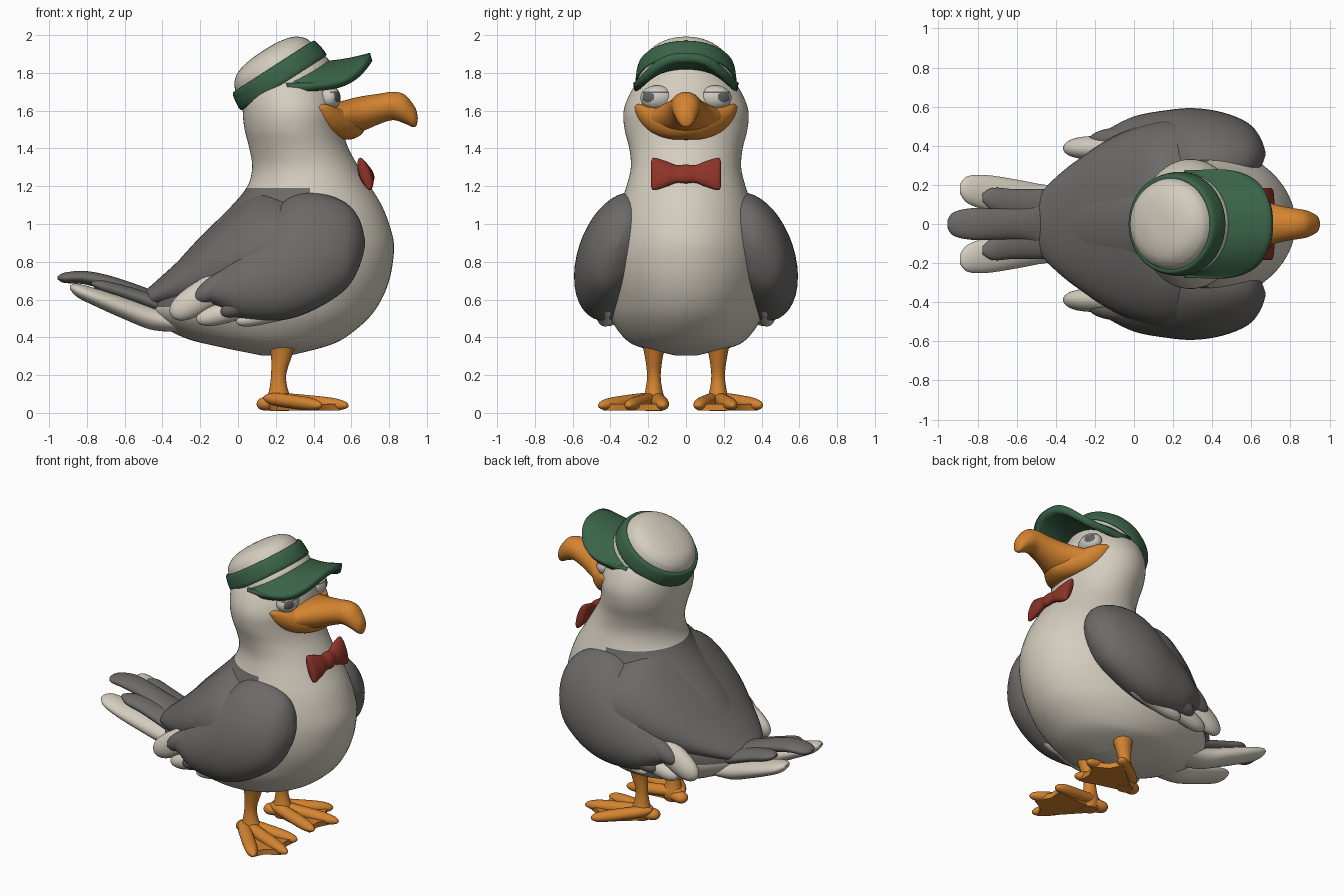
import bpy, bmesh, math
from mathutils import Vector, Matrix

cube = bpy.data.objects.get("Cube")
if cube:
    bpy.data.objects.remove(cube, do_unlink=True)

X, Y, Z = Vector((1, 0, 0)), Vector((0, 1, 0)), Vector((0, 0, 1))


def material(name, rgb):
    m = bpy.data.materials.new(name)
    m.use_nodes = True
    m.diffuse_color = (*rgb, 1)
    m.node_tree.nodes["Principled BSDF"].inputs["Base Color"].default_value = (*rgb, 1)
    return m


WHITE = material("cream_white", (0.66, 0.61, 0.52))
GREY = material("feather_grey", (0.15, 0.145, 0.14))
GREEN = material("cap_green", (0.042, 0.125, 0.065))
ORANGE = material("beak_orange", (0.66, 0.23, 0.03))
RED = material("bow_red", (0.27, 0.034, 0.022))
EYE = material("eye_white", (0.62, 0.59, 0.53))
DARK = material("eye_grey", (0.12, 0.12, 0.12))


def finish(name, bm, *mats):
    bmesh.ops.recalc_face_normals(bm, faces=bm.faces)
    me = bpy.data.meshes.new(name)
    bm.to_mesh(me)
    bm.free()
    ob = bpy.data.objects.new(name, me)
    bpy.context.collection.objects.link(ob)
    for m in mats:
        me.materials.append(m)
    bpy.ops.object.select_all(action='DESELECT')
    ob.select_set(True)
    bpy.context.view_layer.objects.active = ob
    bpy.ops.object.shade_smooth_by_angle(angle=math.radians(50))
    return ob


def spline(rows, steps):
    """Catmull-Rom through rows of numbers."""
    out = []
    for i in range(len(rows) - 1):
        p = [rows[max(0, min(len(rows) - 1, i + k))] for k in (-1, 0, 1, 2)]
        for s in range(steps):
            t = s / steps
            out.append([b + 0.5 * t * (c - a + t * (2 * a - 5 * b + 4 * c - d
                        + t * (3 * (b - c) + d - a))) for a, b, c, d in zip(*p)])
    return out + [list(rows[-1])]


def loft_mesh(rows, A, B, sides=40):
    """Rows are x, y, z of the ring centre, radius along A, radius along B."""
    bm = bmesh.new()
    rings = []
    for x, y, z, ra, rb in spline(rows, 4):
        ra, rb = max(ra, 0.002), max(rb, 0.002)
        ring = []
        for k in range(sides):
            a = math.tau * k / sides
            ring.append(bm.verts.new(Vector((x, y, z)) + A * ra * math.cos(a) + B * rb * math.sin(a)))
        rings.append(ring)
    for r, q in zip(rings, rings[1:]):
        for k in range(sides):
            j = (k + 1) % sides
            bm.faces.new((r[k], r[j], q[j], q[k]))
    bm.faces.new(rings[0])
    bm.faces.new(rings[-1])
    return bm


def loft(name, rows, A, B, mat, s=1):
    rows = [(x, s * y, z, a, b) for x, y, z, a, b in rows]
    return finish(name, loft_mesh(rows, A, B), mat)


def feather(name, base, tip, width, thick, side, mat):
    """Blunt flattened paddle from base to tip; side is its thin direction."""
    base, tip = Vector(base), Vector(tip)
    d = tip - base
    w = d.cross(side).normalized()
    t = w.cross(d).normalized()
    m = Matrix((d / 2, w * width, t * thick)).transposed().to_4x4()
    m.translation = (base + tip) / 2
    bm = bmesh.new()
    bmesh.ops.create_uvsphere(bm, u_segments=24, v_segments=24, radius=1,
                              matrix=Matrix.Rotation(math.pi / 2, 4, 'Y'))
    for v in bm.verts:
        swell = math.sqrt(1 + v.co.x ** 2)
        v.co.y *= swell
        v.co.z *= swell
    bmesh.ops.transform(bm, verts=bm.verts, matrix=m)
    return finish(name, bm, mat)


# Body, neck and head: height, back, front, half width
outline = [(0.305, 0.12, 0.28, 0.06), (0.35, -0.1, 0.46, 0.25), (0.4, -0.29, 0.57, 0.33),
           (0.5, -0.46, 0.69, 0.4), (0.6, -0.48, 0.76, 0.425), (0.7, -0.41, 0.8, 0.435),
           (0.8, -0.32, 0.82, 0.43), (0.9, -0.23, 0.825, 0.41), (1.0, -0.13, 0.8, 0.385),
           (1.1, -0.03, 0.76, 0.35), (1.2, 0.05, 0.7, 0.315), (1.3, 0.075, 0.64, 0.292),
           (1.4, 0.06, 0.585, 0.3), (1.5, 0.035, 0.555, 0.325), (1.6, 0.025, 0.55, 0.33),
           (1.7, 0.03, 0.53, 0.292), (1.77, 0.07, 0.49, 0.24), (1.86, 0.15, 0.43, 0.17),
           (1.9, 0.25, 0.35, 0.04)]
bm = loft_mesh([((b + f) / 2, 0, z, (f - b) / 2, w) for z, b, f, w in outline], X, Y, 64)
for co, no in (((0, 0, 0.56), Z), ((0, 0, 1.19), Z), ((0.38, 0, 0), X)):
    bmesh.ops.bisect_plane(bm, geom=bm.verts[:] + bm.edges[:] + bm.faces[:],
                           plane_co=co, plane_no=no, dist=0.0001)
for f in bm.faces:
    c = f.calc_center_median()
    f.material_index = int(0.56 < c.z < 1.19 and c.x < 0.38)
finish("body", bm, WHITE, GREY)

# Back feathers joining the body to the wings
loft("back_mantle", [(-0.5, 0, 0.59, 0.05, 0.13), (-0.42, 0, 0.63, 0.08, 0.22),
                     (-0.3, 0, 0.68, 0.14, 0.32), (-0.1, 0, 0.77, 0.245, 0.45),
                     (0.1, 0, 0.84, 0.34, 0.52), (0.25, 0, 0.85, 0.335, 0.53),
                     (0.4, 0, 0.88, 0.28, 0.48), (0.5, 0, 0.88, 0.2, 0.4)], Z, Y, GREY)

# Cap: tilted crown, band and curved visor
U = Vector((0.84, 0, 0.54))
N = Vector((-0.54, 0, 0.84))
CAP = Vector((0.215, 0, 1.79))


def cap_rows(pairs):
    return [(*(CAP + N * n), r, r * 0.98) for n, r in pairs]


loft("cap_crown", cap_rows([(-0.11, 0.235), (-0.09, 0.264), (-0.05, 0.262), (0.06, 0.236),
                            (0.1, 0.212), (0.13, 0.168), (0.148, 0.09), (0.152, 0)]), U, Y, WHITE)
loft("cap_band", cap_rows([(-0.047, 0.24), (-0.045, 0.272), (0.045, 0.26), (0.05, 0.23)]),
     U, Y, GREEN)
bm = bmesh.new()
grid = []
for i in range(49):
    a = math.radians(-90 + 180 * i / 48)
    c, s = max(math.cos(a), 0), math.sin(a)
    inner = Vector((0.25 + 0.2 * c, 0.24 * s, 1.72 + 0.12 * c))
    wide = math.copysign(abs(s) ** 0.75, s)
    outer = Vector((0.26 + 0.445 * c ** 0.6, 0.275 * wide, 1.725 + 0.16 * c ** 3))
    row = []
    for j in range(9):
        t = j / 8
        p = inner.lerp(outer, t)
        p.z -= 0.03 * c * t * (1 - t)
        row.append(bm.verts.new(p))
    grid.append(row)
for r, q in zip(grid, grid[1:]):
    for j in range(8):
        bm.faces.new((r[j], r[j + 1], q[j + 1], q[j]))
bmesh.ops.remove_doubles(bm, verts=bm.verts, dist=0.0005)
visor = finish("cap_visor", bm, GREEN)
sol = visor.modifiers.new("thickness", 'SOLIDIFY')
sol.thickness = 0.045
sol.offset = 0

# Beak: hooked upper part and wide smiling lower part
loft("upper_beak", [(0.45, 0, 1.55, 0.075, 0.235), (0.54, 0, 1.56, 0.088, 0.2),
                    (0.62, 0, 1.575, 0.094, 0.145), (0.68, 0, 1.59, 0.09, 0.115),
                    (0.75, 0, 1.61, 0.08, 0.093), (0.82, 0, 1.625, 0.075, 0.08),
                    (0.88, 0, 1.61, 0.077, 0.07), (0.925, 0, 1.575, 0.062, 0.05),
                    (0.945, 0, 1.56, 0.04, 0.03), (0.952, 0, 1.56, 0, 0)], Z, Y, ORANGE)
half = [(0.43, 0.272, 1.615, 0.005, 0.01), (0.455, 0.25, 1.595, 0.04, 0.035),
        (0.5, 0.19, 1.555, 0.065, 0.06), (0.55, 0.1, 1.53, 0.077, 0.085)]
loft("lower_beak", half + [(0.575, 0, 1.522, 0.076, 0.1)]
     + [(x, -y, z, a, b) for x, y, z, a, b in reversed(half)], Z, X, ORANGE)

# Bow tie
bow = [(0.675, 0.185, 1.265, 0.065, 0.012), (0.673, 0.17, 1.265, 0.086, 0.03),
       (0.676, 0.1, 1.265, 0.066, 0.038), (0.68, 0.05, 1.265, 0.047, 0.03)]
lean = Vector((-0.3, 0, 1))
loft("bow_tie", bow + [(0.683, 0, 1.265, 0.05, 0.036)]
     + [(x, -y, z, a, b) for x, y, z, a, b in reversed(bow)], lean, X, RED)

# Tail centre feather
loft("tail_middle", [(-0.38, 0, 0.57, 0.05, 0.15), (-0.55, 0, 0.635, 0.05, 0.09),
                     (-0.7, 0, 0.69, 0.042, 0.08), (-0.82, 0, 0.717, 0.035, 0.082),
                     (-0.92, 0, 0.715, 0.027, 0.062), (-0.955, 0, 0.715, 0.008, 0.02)], Z, Y, GREY)

for side, s in (("left", 1), ("right", -1)):
    # Wing
    rows = [(0.672, 0.36, 0.9, 0.02, 0.01), (0.645, 0.365, 0.9, 0.12, 0.075),
            (0.58, 0.37, 0.885, 0.22, 0.14), (0.45, 0.37, 0.865, 0.295, 0.19),
            (0.3, 0.365, 0.83, 0.325, 0.215), (0.15, 0.36, 0.765, 0.28, 0.21),
            (0, 0.36, 0.70, 0.2, 0.185), (-0.12, 0.38, 0.66, 0.09, 0.11),
            (-0.2, 0.41, 0.62, 0.02, 0.03)]
    loft(side + "_wing", rows, Vector((0, -0.23 * s, 1)), Y, GREY, s)
    # Wing feathers: grey over white
    thin = Vector((0.1, s, 0.25))
    for label, base, tip, w, t, mat in (
            ("grey_feather_1", (0.4, 0.46, 0.95), (-0.23, 0.425, 0.6), 0.07, 0.065, GREY),
            ("grey_feather_2", (0.45, 0.47, 0.77), (-0.09, 0.455, 0.525), 0.06, 0.065, GREY),
            ("grey_feather_3", (0.5, 0.44, 0.66), (0.12, 0.455, 0.515), 0.045, 0.055, GREY),
            ("white_feather_1", (0.1, 0.39, 0.8), (-0.355, 0.39, 0.515), 0.082, 0.06, WHITE),
            ("white_feather_2", (0.25, 0.41, 0.62), (-0.22, 0.405, 0.49), 0.058, 0.055, WHITE),
            ("white_feather_3", (0.4, 0.42, 0.57), (-0.01, 0.43, 0.48), 0.042, 0.045, WHITE)):
        flip = lambda p: (p[0], s * p[1], p[2])
        feather(side + "_" + label, flip(base), flip(tip), w, t, thin, mat)
    # Tail side feathers
    loft(side + "_tail_grey", [(-0.38, 0.08, 0.56, 0.05, 0.1), (-0.6, 0.1, 0.635, 0.04, 0.078),
                               (-0.72, 0.125, 0.67, 0.032, 0.06), (-0.775, 0.135, 0.685, 0.01, 0.02)],
         Z, Y, GREY, s)
    loft(side + "_tail_white", [(-0.28, 0.09, 0.47, 0.04, 0.1), (-0.45, 0.11, 0.5, 0.062, 0.09),
                                (-0.6, 0.135, 0.553, 0.058, 0.092), (-0.75, 0.16, 0.61, 0.048, 0.09),
                                (-0.85, 0.175, 0.648, 0.036, 0.07), (-0.89, 0.18, 0.665, 0.01, 0.025)],
         Z, Y, WHITE, s)

    # Eye with half-lidded pupil and lid line
    bm = bmesh.new()
    bmesh.ops.create_uvsphere(bm, u_segments=64, v_segments=48, radius=1)
    gaze = Vector((0.78, 0.6 * s, 0.1)).normalized()
    for f in bm.faces:
        c = f.calc_center_median()
        pupil = (c - gaze).length < 0.46 and c.z < 0.4
        f.material_index = int(pupil or (0.38 < c.z < 0.49 and c.x > 0.1))
    bmesh.ops.transform(bm, verts=bm.verts, matrix=Matrix.Translation((0.481, s * 0.153, 1.668))
                        @ Matrix.Diagonal((0.062, 0.088, 0.066, 1)))
    finish(side + "_eye", bm, EYE, DARK)

    # Leg
    loft(side + "_leg", [(0.235, 0.17, 0.37, 0.075, 0.065), (0.23, 0.17, 0.3, 0.055, 0.048),
                         (0.215, 0.17, 0.2, 0.04, 0.036), (0.215, 0.17, 0.12, 0.05, 0.045),
                         (0.22, 0.17, 0.06, 0.07, 0.06), (0.22, 0.17, 0.01, 0.05, 0.045)],
         X, Y, ORANGE, s)
    # Toes and web, both feet turned slightly to one side
    turn = -0.03
    for i, (x, y) in enumerate([(0.53, 0.09), (0.585, 0.28), (0.44, 0.43)]):
        feather(f"{side}_toe_{i + 1}", (0.14, s * 0.16, 0.08), (x, s * y + turn, 0.038),
                0.042, 0.036, Z, ORANGE)
    feather(side + "_heel", (0.28, s * 0.18, 0.06), (0.1, s * 0.14, 0.045), 0.048, 0.038, Z, ORANGE)
    bm = bmesh.new()
    plan = [(0.18, 0.15), (0.5, 0.09), (0.49, 0.18), (0.54, 0.28), (0.45, 0.33), (0.41, 0.41), (0.19, 0.2)]
    f = bm.faces.new([bm.verts.new((x, s * y + turn * (x > 0.3), 0.012)) for x, y in plan])
    top = bmesh.ops.extrude_face_region(bm, geom=[f])["geom"]
    bmesh.ops.translate(bm, vec=(0, 0, 0.035), verts=[v for v in top if isinstance(v, bmesh.types.BMVert)])
    finish(side + "_web", bm, ORANGE)
